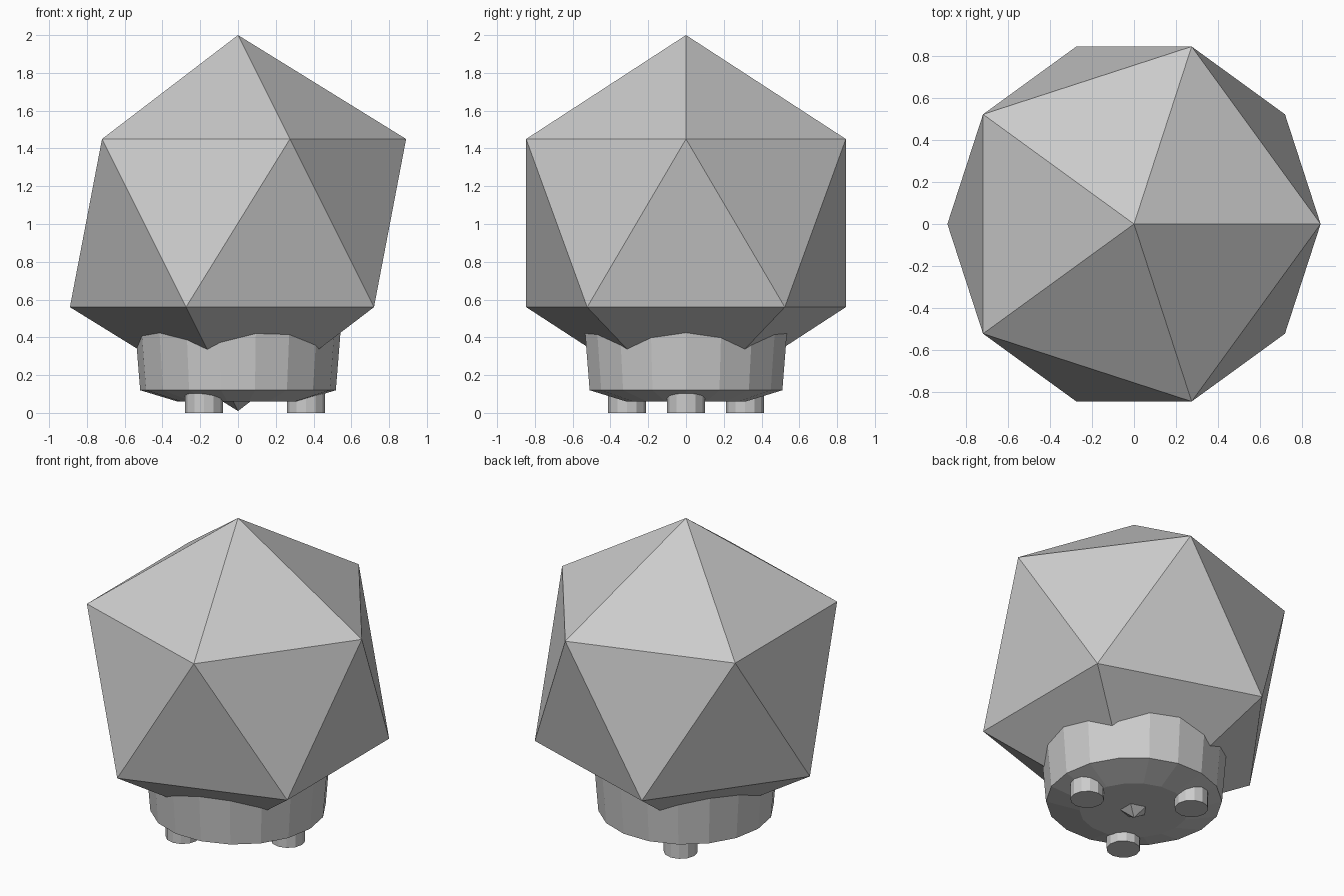
import bpy, bmesh
from math import cos, sin, tau

if "Cube" in bpy.data.objects:
    bpy.data.objects.remove(bpy.data.objects["Cube"])

SIDES = 18


def lathe(name, profile, sides):
    """Spin (radius, z) points into a closed flat-faced solid."""
    bm = bmesh.new()
    rings = [[bm.verts.new((r * cos(tau * i / sides), r * sin(tau * i / sides), z))
              for i in range(sides)] for r, z in profile]
    for low, high in zip(rings, rings[1:]):
        for i in range(sides):
            j = (i + 1) % sides
            bm.faces.new((low[i], low[j], high[j], high[i]))
    bm.faces.new(rings[0][::-1])
    bm.faces.new(rings[-1])
    mesh = bpy.data.meshes.new(name)
    bm.to_mesh(mesh)
    bm.free()
    obj = bpy.data.objects.new(name, mesh)
    bpy.context.collection.objects.link(obj)
    return obj


# Twenty-sided body, point up
bpy.ops.mesh.primitive_ico_sphere_add(subdivisions=1, radius=0.995, location=(0, 0, 1.005))
bpy.context.object.name = "faceted_body"

# Cup-shaped stand with a chamfered underside
lathe("stand_cup", [(0.32, 0.06), (0.518, 0.12), (0.543, 0.43)], SIDES)

# Three short feet
for k in range(3):
    a = tau * k / 3
    foot = lathe(f"foot_{k + 1}", [(0.1, 0.0), (0.1, 0.11)], 12)
    foot.location = (0.36 * cos(a), 0.36 * sin(a), 0)
